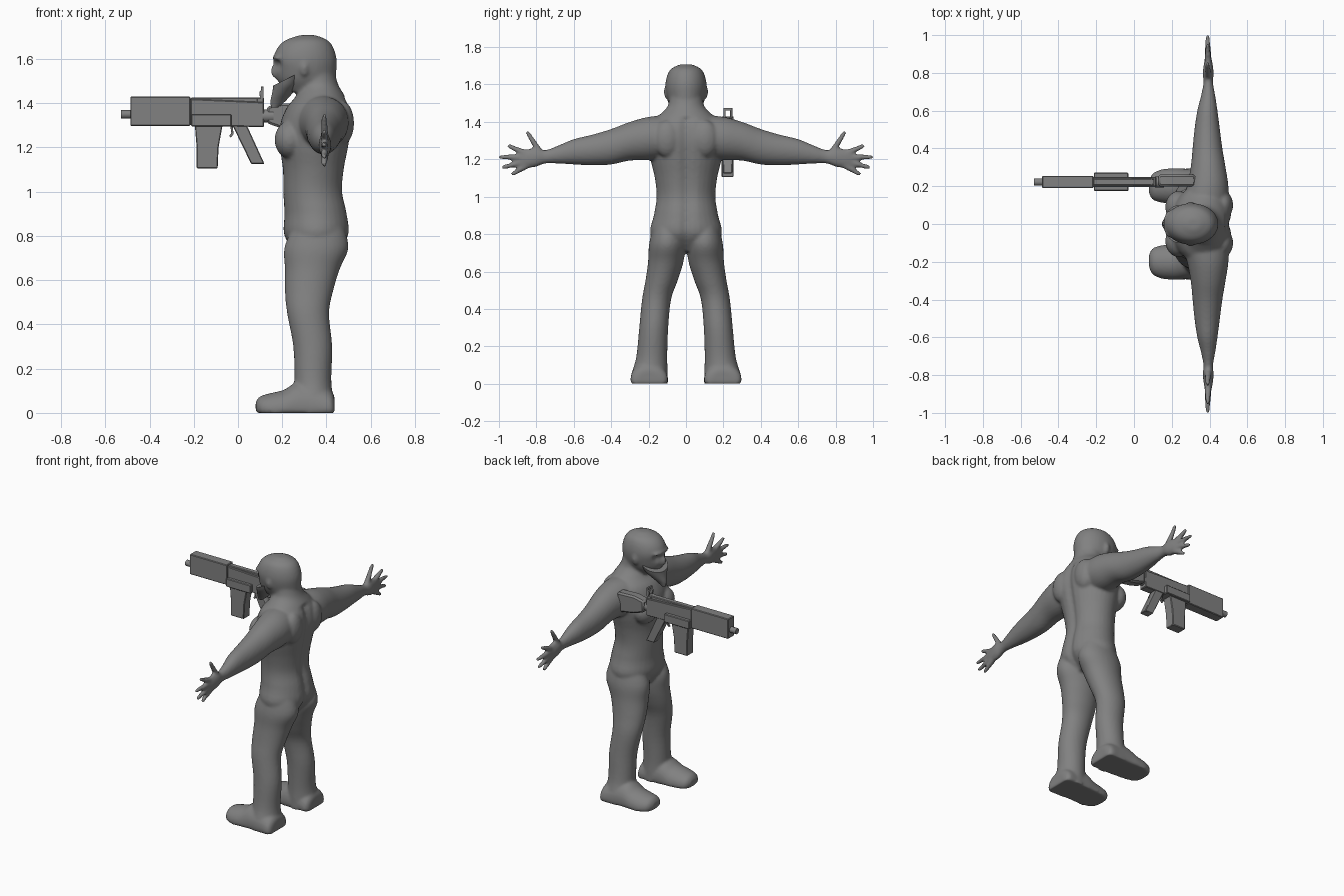
import bpy, bmesh, math
from mathutils import Vector, Matrix

if "Cube" in bpy.data.objects:
    bpy.data.objects.remove(bpy.data.objects["Cube"])

grey = bpy.data.materials.new("plain grey")
grey.use_nodes = True
tone = (0.22, 0.22, 0.22, 1)
grey.diffuse_color = tone
grey.node_tree.nodes["Principled BSDF"].inputs["Base Color"].default_value = tone


def finish(name, bm, angle=35):
    bmesh.ops.recalc_face_normals(bm, faces=bm.faces)
    mesh = bpy.data.meshes.new(name)
    bm.to_mesh(mesh)
    bm.free()
    mesh.materials.append(grey)
    obj = bpy.data.objects.new(name, mesh)
    bpy.context.collection.objects.link(obj)
    bpy.ops.object.select_all(action="DESELECT")
    obj.select_set(True)
    bpy.context.view_layer.objects.active = obj
    bpy.ops.object.shade_smooth_by_angle(angle=math.radians(angle))
    return obj


def catmull(a, b, c, d, t):
    return 0.5 * (2 * b + (c - a) * t + (2 * a - 5 * b + 4 * c - d) * t * t
                  + (3 * b - a - 3 * c + d) * t ** 3)


def loft(bm, axis, rows, side=1, segs=32, steps=4):
    """Oval sections along an axis; row = position, min/max of the other two axes."""
    u, w = [i for i in range(3) if i != axis]
    pad = [rows[0]] + rows + [rows[-1]]
    fine = [[catmull(*vals, s / steps) for vals in zip(*pad[i:i + 4])]
            for i in range(len(rows) - 1) for s in range(steps)] + [rows[-1]]
    rings = []
    for pos, u0, u1, w0, w1 in fine:
        ring = []
        for k in range(segs):
            a = math.tau * k / segs
            co = Vector()
            co[axis] = pos
            co[u] = (u0 + u1) / 2 + (u1 - u0) / 2 * math.cos(a)
            co[w] = (w0 + w1) / 2 + (w1 - w0) / 2 * math.sin(a)
            co.y *= side
            ring.append(bm.verts.new(co))
        rings.append(ring)
    for lo, hi in zip(rings, rings[1:]):
        for k in range(segs):
            n = (k + 1) % segs
            bm.faces.new((lo[k], lo[n], hi[n], hi[k]))
    bm.faces.new(rings[0])
    bm.faces.new(rings[-1])
    return [v for ring in rings for v in ring]


def wide(rows):
    return [(z, x0, x1, -h, h) for z, x0, x1, h in rows]


def blob(bm, centre, size):
    m = Matrix.Translation(centre) @ Matrix.Diagonal((*size, 1))
    bmesh.ops.create_uvsphere(bm, u_segments=20, v_segments=12, radius=1, matrix=m)


def finger(bm, a, b, r0, r1):
    a, b = Vector(a), Vector(b)
    turn = (b - a).to_track_quat("Z", "Y").to_matrix().to_4x4()
    bmesh.ops.create_cone(bm, cap_ends=True, segments=14, radius1=r0, radius2=r1,
                          depth=(b - a).length,
                          matrix=Matrix.Translation((a + b) / 2) @ turn)
    blob(bm, b, (r1, r1, r1))


# Torso and neck, with a groove down the spine
bm = bmesh.new()
torso = loft(bm, 2, wide([
    (.71, .27, .44, .11), (.8, .21, .505, .19), (.9, .21, .5, .172), (1, .205, .48, .157),
    (1.1, .203, .487, .167), (1.2, .19, .505, .19), (1.3, .19, .52, .205),
    (1.38, .22, .51, .2), (1.43, .26, .485, .15), (1.48, .28, .455, .1), (1.53, .27, .44, .09)]))
for v in torso:
    if v.co.x > .4 and v.co.z < 1.42:
        v.co.x -= .02 * math.exp(-(v.co.y / .03) ** 2)

# Head with eye hollows
head = loft(bm, 2, wide([
    (1.45, .22, .42, .06), (1.5, .18, .44, .09), (1.55, .168, .445, .105), (1.6, .16, .446, .11),
    (1.65, .178, .432, .1), (1.685, .215, .405, .078), (1.708, .28, .35, .03)]))
for v in head:
    for s in (-1, 1):
        d = (v.co - Vector((.175, s * .042, 1.575))).length
        v.co.x += .025 * max(0, 1 - d / .035)
blob(bm, (.17, 0, 1.545), (.022, .016, .035))
blob(bm, (.185, 0, 1.605), (.03, .075, .014))

for s in (-1, 1):
    # Chest, shoulder blade and ear
    blob(bm, (.235, s * .09, 1.235), (.07, .085, .085))
    blob(bm, (.47, s * .1, 1.31), (.055, .075, .1))
    blob(bm, (.3, s * .106, 1.56), (.02, .012, .035))
    # Leg
    loft(bm, 2, [
        (.86, .26, .47, .03, .17), (.75, .21, .5, .004, .197), (.65, .212, .46, .014, .203),
        (.55, .212, .43, .045, .217), (.45, .222, .412, .08, .235), (.3, .25, .426, .095, .25),
        (.15, .255, .422, .1, .265), (.07, .25, .43, .098, .285), (0, .25, .435, .095, .295)], s)
    # Foot, flattened on the ground
    foot = loft(bm, 0, [
        (.08, .16, .23, .01, .05), (.1, .128, .268, -.03, .075), (.15, .112, .29, -.06, .09),
        (.21, .105, .295, -.07, .105), (.27, .1, .293, -.08, .14), (.36, .098, .295, -.08, .13),
        (.42, .1, .295, -.06, .1), (.437, .13, .265, -.04, .07)], s)
    for v in foot:
        v.co.z = max(v.co.z, 0)
    # Arm and palm
    loft(bm, 1, [
        (.1, .25, .5, 1.2, 1.435), (.2, .28, .5, 1.195, 1.427), (.3, .3, .485, 1.193, 1.4),
        (.4, .31, .468, 1.172, 1.362), (.5, .32, .455, 1.168, 1.332),
        (.6, .335, .442, 1.172, 1.308), (.68, .355, .43, 1.177, 1.275),
        (.75, .368, .418, 1.178, 1.25), (.8, .364, .422, 1.16, 1.26),
        (.87, .374, .412, 1.15, 1.25), (.89, .38, .405, 1.165, 1.235)], s)
    # Fingers and thumb: root and tip as (y, z)
    for ry, rz, ty, tz in ((.78, 1.235, .845, 1.34), (.86, 1.232, .945, 1.27),
                           (.87, 1.21, .99, 1.212), (.86, 1.188, .975, 1.158),
                           (.85, 1.168, .925, 1.122)):
        finger(bm, (.392, s * ry, rz), (.39, s * ty, tz), .019, .012)

body = finish("body", bm, 180)
remesh = body.modifiers.new("merge", "REMESH")
remesh.mode = "VOXEL"
remesh.voxel_size = .009
remesh.use_smooth_shade = True
soft = body.modifiers.new("soften", "SMOOTH")
soft.factor = .5
soft.iterations = 5

# Beard wrapping the jaw, trimmed on a slope from ear to lip
bm = bmesh.new()
loft(bm, 2, wide([
    (1.38, .15, .18, .01), (1.41, .147, .215, .028), (1.45, .155, .25, .062),
    (1.49, .16, .28, .09), (1.55, .158, .3, .109)]))
bmesh.ops.bisect_plane(bm, geom=bm.verts[:] + bm.edges[:] + bm.faces[:],
                       plane_co=(.16, 0, 1.48), plane_no=(-.5, 0, 1), clear_outer=True)
bmesh.ops.holes_fill(bm, edges=bm.edges[:])
finish("beard", bm)


# Gun
def prism(name, points, y0, y1, bevel=.004):
    bm = bmesh.new()
    face = bm.faces.new([bm.verts.new((x, y0, z)) for x, z in points])
    out = bmesh.ops.extrude_face_region(bm, geom=[face])["geom"]
    bmesh.ops.translate(bm, vec=(0, y1 - y0, 0),
                        verts=[g for g in out if isinstance(g, bmesh.types.BMVert)])
    bmesh.ops.bevel(bm, geom=bm.edges[:], offset=bevel, segments=1, affect="EDGES")
    return finish(name, bm)


def box(name, x0, x1, z0, z1, y0, y1, bevel=.004):
    return prism(name, [(x0, z0), (x1, z0), (x1, z1), (x0, z1)], y0, y1, bevel)


def rod(name, x0, x1, z, r):
    bm = bmesh.new()
    m = Matrix.Translation(((x0 + x1) / 2, .222, z)) @ Matrix.Rotation(math.pi / 2, 4, "Y")
    bmesh.ops.create_cone(bm, cap_ends=True, segments=20, radius1=r, radius2=r,
                          depth=x1 - x0, matrix=m)
    return finish(name, bm)


rod("barrel", -.53, -.47, 1.35, .019)
box("handguard", -.487, -.215, 1.298, 1.43, .19, .255)
prism("receiver", [(-.215, 1.3), (.118, 1.292), (.118, 1.405), (-.215, 1.42)], .195, .25)
prism("magazine_housing", [(-.212, 1.295), (-.03, 1.295), (-.03, 1.35), (-.212, 1.35)], .175, .272)
box("top_rail", -.215, .1, 1.4, 1.425, .205, .24)
prism("magazine", [(-.187, 1.105), (-.092, 1.105), (-.088, 1.2), (-.07, 1.3), (-.195, 1.3),
                   (-.187, 1.2)], .19, .255)
prism("grip", [(-.025, 1.3), (.04, 1.3), (.12, 1.125), (.06, 1.125)], .198, .248)
prism("trigger", [(-.035, 1.3), (-.024, 1.3), (-.02, 1.26), (-.032, 1.245), (-.04, 1.252),
                  (-.03, 1.265)], .217, .228, .001)
box("rear_sight_base", .085, .118, 1.4, 1.425, .2, .245)
for label, y in (("inner", .2), ("outer", .236)):
    prism(label + "_sight_post", [(.1, 1.42), (.116, 1.42), (.116, 1.475), (.096, 1.45)],
          y, y + .012, .001)
box("sight_bridge", .104, .116, 1.46, 1.475, .2, .248, .001)
rod("stock_tube", .11, .16, 1.342, .03)
prism("stock", [(.13, 1.31), (.2, 1.285), (.325, 1.265), (.325, 1.395), (.2, 1.4), (.13, 1.385)],
      .198, .262, .01)
